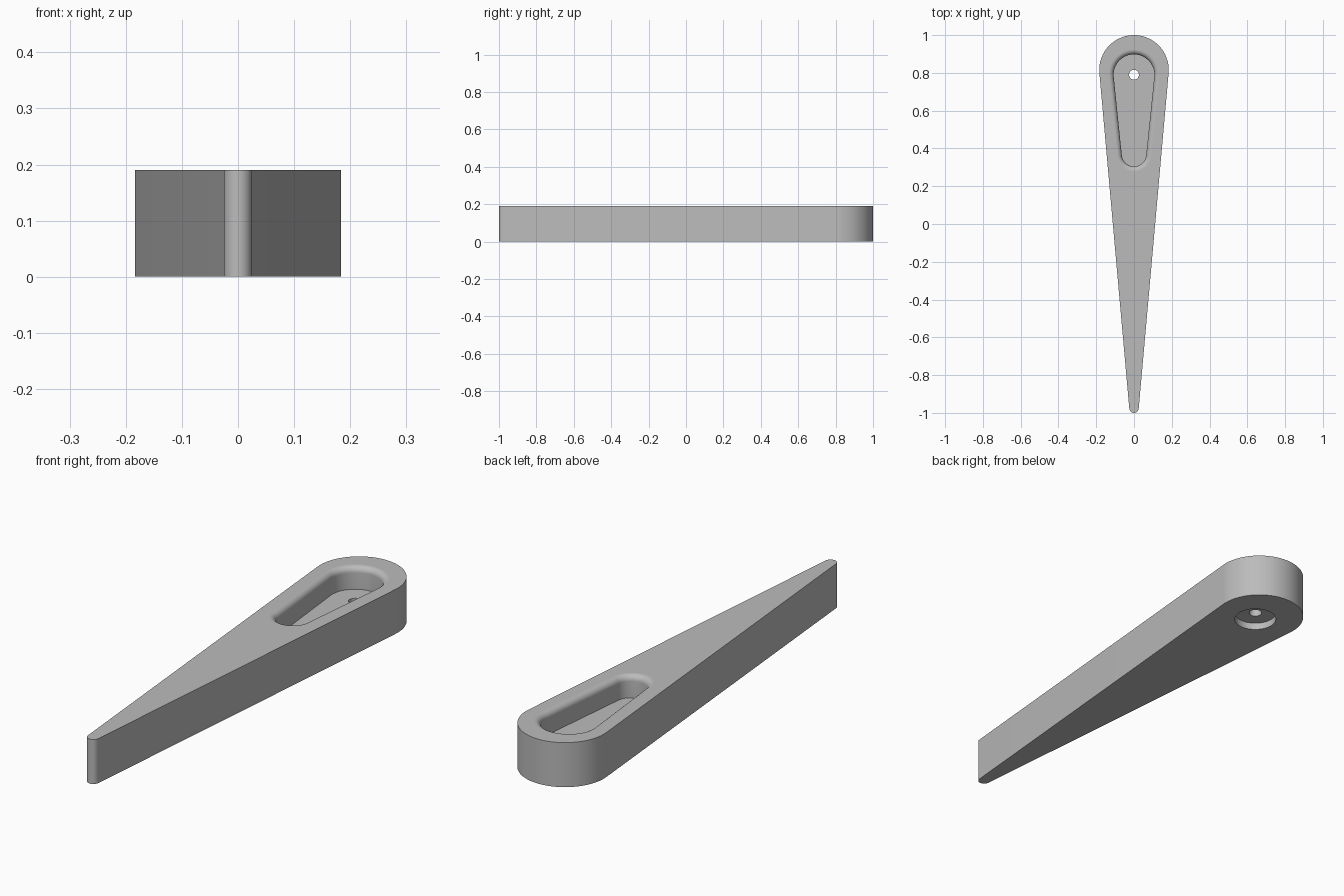
import bpy, bmesh
from math import sin, cos, pi, asin

cube = bpy.data.objects.get("Cube")
if cube:
    bpy.data.objects.remove(cube)

SEGS = 40
HEIGHT = 0.19
FLOOR = 0.095      # pocket floor level
RECESS = 0.03      # underside recess depth
FILLET = 0.025     # rounded pocket rim
HOLE_Y = 0.79

bm = bmesh.new()


def ring(points, z):
    verts = [bm.verts.new((x, y, z)) for x, y in points]
    for a, b in zip(verts, verts[1:] + verts[:1]):
        bm.edges.new((a, b))
    return verts


def teardrop(y_big, r_big, y_small, r_small):
    """Outline wrapped round a big circle at the back and a small one in front."""
    tilt = asin((r_big - r_small) / (y_big - y_small))
    points = []
    for y, r, start, sweep in ((y_big, r_big, -tilt, pi + 2 * tilt),
                               (y_small, r_small, pi + tilt, pi - 2 * tilt)):
        for i in range(SEGS + 1):
            a = start + sweep * i / SEGS
            points.append((r * cos(a), y + r * sin(a)))
    return points


def circle(r):
    return [(r * cos(2 * pi * i / SEGS), HOLE_Y + r * sin(2 * pi * i / SEGS))
            for i in range(SEGS)]


def wall(lower, upper):
    n = len(lower)
    for i in range(n):
        j = (i + 1) % n
        bm.faces.new((lower[i], lower[j], upper[j], upper[i])).smooth = True


def flat(outer, inner):
    """Flat face between an outline and the opening inside it."""
    edges = []
    for loop in (outer, inner):
        edges += [bm.edges.get((a, b)) for a, b in zip(loop, loop[1:] + loop[:1])]
    bmesh.ops.triangle_fill(bm, use_beauty=True, edges=edges)


# Outer tapered body
body = teardrop(0.816, 0.184, -0.975, 0.025)
bottom, top = ring(body, 0), ring(body, HEIGHT)
wall(bottom, top)

# Pocket wall and rounded rim
pocket = [ring(teardrop(HOLE_Y, 0.108, 0.37, 0.065), FLOOR)]
STEPS = 8
for i in range(STEPS + 1):
    a = pi / 2 * i / STEPS
    grow = FILLET * (1 - cos(a))
    z = HEIGHT - FILLET * (1 - sin(a))
    pocket.append(ring(teardrop(HOLE_Y, 0.108 + grow, 0.37, 0.065 + grow), z))
for lower, upper in zip(pocket, pocket[1:]):
    wall(lower, upper)
flat(top, pocket[-1])

# Pin hole through the pocket floor
hole_top, hole_low = ring(circle(0.026), FLOOR), ring(circle(0.026), RECESS)
wall(hole_low, hole_top)
flat(pocket[0], hole_top)

# Round recess underneath
recess_top, recess_low = ring(circle(0.086), RECESS), ring(circle(0.086), 0)
wall(recess_low, recess_top)
flat(recess_top, hole_low)
flat(bottom, recess_low)

bmesh.ops.recalc_face_normals(bm, faces=bm.faces[:])
mesh = bpy.data.meshes.new("tapered_handle")
bm.to_mesh(mesh)
bm.free()
handle = bpy.data.objects.new("tapered_handle", mesh)
bpy.context.scene.collection.objects.link(handle)

# Plain grey material
grey = bpy.data.materials.new("plain_grey")
grey.use_nodes = True
colour = (0.5, 0.5, 0.5, 1)
grey.diffuse_color = colour
grey.node_tree.nodes["Principled BSDF"].inputs["Base Color"].default_value = colour
mesh.materials.append(grey)
